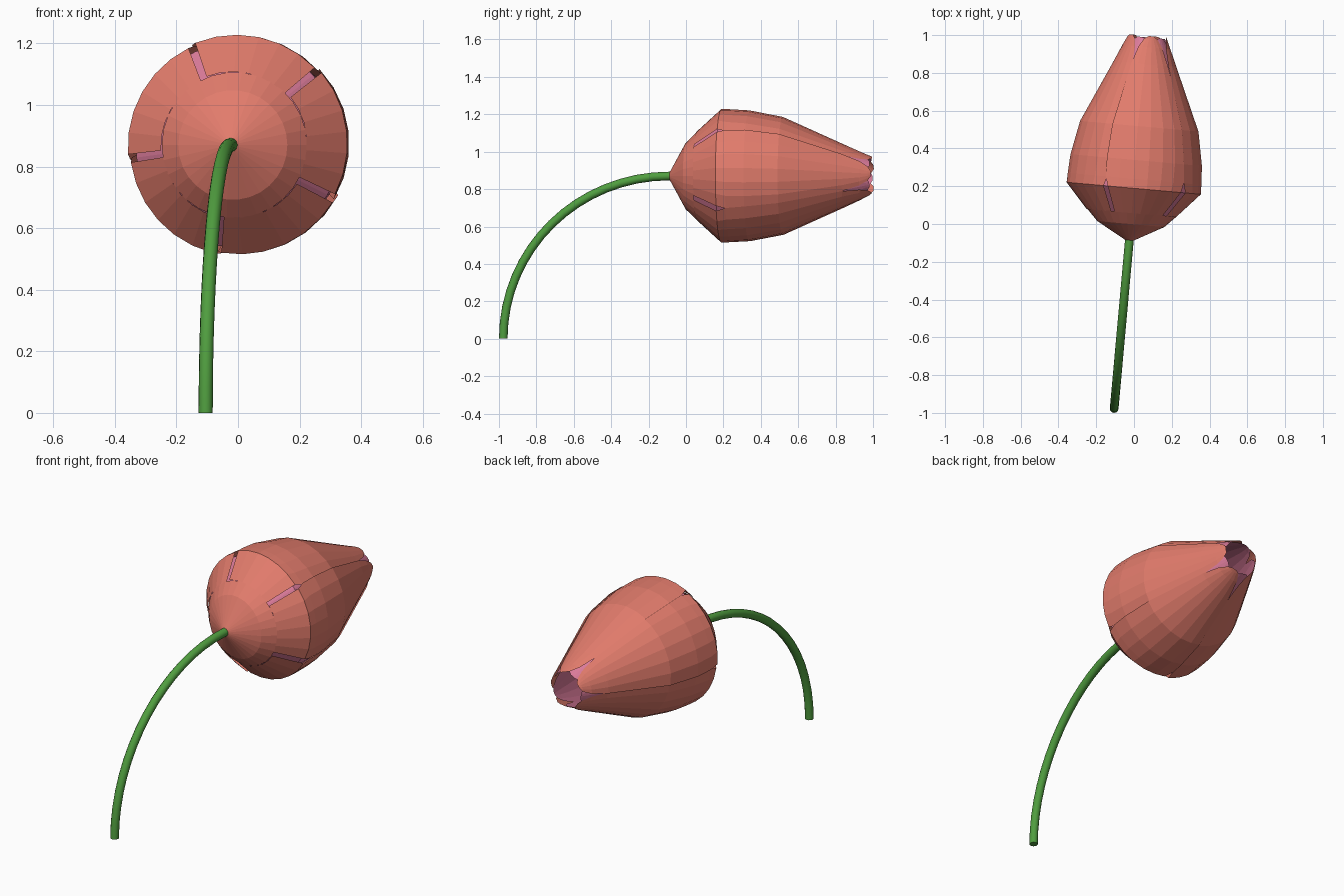
import bpy, bmesh
from math import sin, cos, radians, pi
from mathutils import Vector

if "Cube" in bpy.data.objects:
    bpy.data.objects.remove(bpy.data.objects["Cube"])

AXIS = Vector((0.09, 1, 0)).normalized()      # bud points to +y, turned slightly
SIDE = Vector((AXIS.y, -AXIS.x, 0))
UP = Vector((0, 0, 1))
BASE = Vector((-0.025, -0.09, 0.87))


def material(name, color):
    m = bpy.data.materials.new(name)
    m.diffuse_color = (*color, 1)
    m.use_nodes = True
    m.node_tree.nodes["Principled BSDF"].inputs["Base Color"].default_value = m.diffuse_color
    return m


def bud_point(t, r, deg):
    a = radians(deg)
    return BASE + AXIS * t + (SIDE * cos(a) + UP * sin(a)) * r


def grid_object(name, rows, mat):
    """Skin rows of points with quads."""
    bm = bmesh.new()
    vs = [[bm.verts.new(p) for p in row] for row in rows]
    for a, b in zip(vs, vs[1:]):
        for i in range(len(a) - 1):
            bm.faces.new((a[i], a[i + 1], b[i + 1], b[i]))
    bmesh.ops.remove_doubles(bm, verts=bm.verts, dist=1e-5)
    me = bpy.data.meshes.new(name)
    bm.to_mesh(me)
    bm.free()
    ob = bpy.data.objects.new(name, me)
    bpy.context.collection.objects.link(ob)
    me.materials.append(mat)
    return ob


def petal(name, center, rows, mat, inset=0.0, tilt=0.0, cols=6):
    pts = []
    for t, r, half in rows:
        row = []
        for i in range(cols + 1):
            s = 2 * i / cols - 1
            row.append(bud_point(t, r * (1 - inset) + tilt * s, center + s * half))
        pts.append(row)
    return grid_object(name, pts, mat)


red = material("petal_red", (0.76, 0.20, 0.15))
pink = material("inner_pink", (0.72, 0.20, 0.33))
green = material("stem_green", (0.08, 0.34, 0.05))

# Cup joining the stem to the petals
cup = [(0, 0.015), (0.09, 0.178), (0.15, 0.237)]
grid_object("bud_base", [[bud_point(t, r, i * 12 % 360) for i in range(31)]
                         for t, r in cup], red)

# Outer petals: narrow slits near the base, overlapping sides, rounded tips
outer = [(0.148, 0.237, 33.3), (0.28, 0.357, 33.8), (0.33, 0.356, 36.5),
         (0.43, 0.350, 37.5), (0.61, 0.315, 38), (0.94, 0.167, 36.5),
         (1.03, 0.127, 31), (1.075, 0.107, 20), (1.09, 0.10, 8)]
# Inner petals sit behind the gaps
inner = [(0.10, 0.18, 36), (0.28, 0.357, 36), (0.43, 0.350, 36),
         (0.61, 0.315, 36), (0.94, 0.167, 36), (1.03, 0.127, 31),
         (1.07, 0.109, 20), (1.082, 0.104, 8)]
for k in range(5):
    petal(f"outer_petal_{k + 1}", 7 + 72 * k, outer, red, tilt=0.003)
    petal(f"inner_petal_{k + 1}", 43 + 72 * k, inner, pink, inset=0.065)

# Curved stem: quarter ellipse swept with a round section
path = []
for i in range(17):
    a = pi / 2 * i / 16
    path.append(BASE + Vector((-0.08, -0.887, 0)) * cos(a) + UP * 0.87 * (sin(a) - 1))
path.append(BASE + AXIS * 0.03)
rings = []
for i, p in enumerate(path):
    tan = (path[min(i + 1, 17)] - path[max(i - 1, 0)]).normalized()
    if i == 0:
        tan = UP
    n = SIDE.cross(tan).normalized()
    rings.append([p + 0.023 * (SIDE * cos(j % 12 * pi / 6) + n * sin(j % 12 * pi / 6))
                  for j in range(13)])
rings.insert(0, [path[0]] * 13)
bm_rows = rings[1:]
stem = grid_object("stem", bm_rows, green)
bm = bmesh.new()
bm.from_mesh(stem.data)
bmesh.ops.holes_fill(bm, edges=[e for e in bm.edges if e.is_boundary], sides=0)
bmesh.ops.recalc_face_normals(bm, faces=bm.faces)
bm.to_mesh(stem.data)
bm.free()
bpy.context.view_layer.objects.active = stem
stem.select_set(True)
bpy.ops.object.shade_smooth_by_angle(angle=radians(40))
